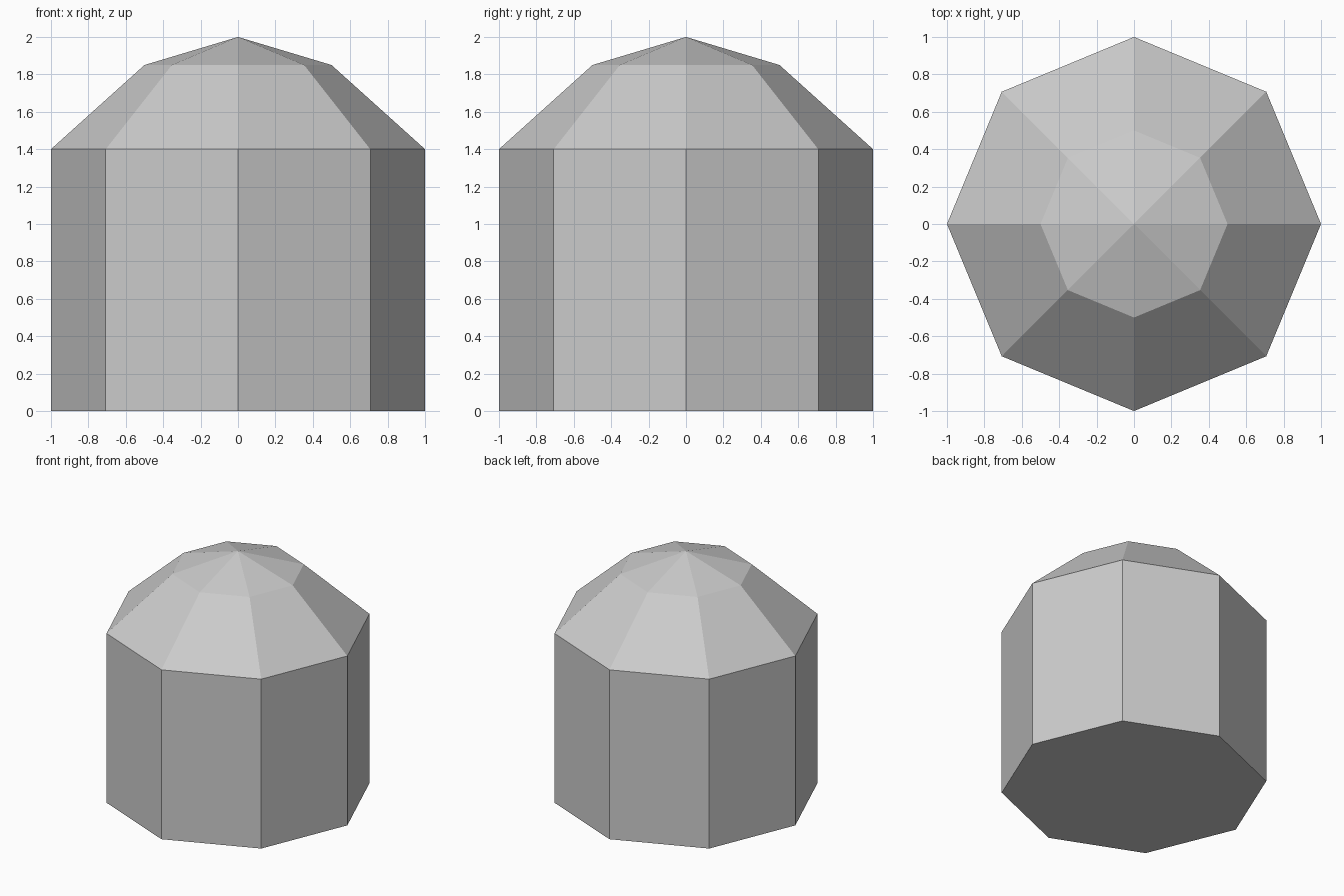
import bpy
import bmesh
from math import cos, sin, pi

if "Cube" in bpy.data.objects:
    bpy.data.objects.remove(bpy.data.objects["Cube"])

SIDES = 8


def lathe(name, profile, apex=None, floor=False):
    """Octagonal shell through (radius, z) rings, with optional apex and floor."""
    bm = bmesh.new()
    rings = [[bm.verts.new((r * cos(2 * pi * i / SIDES), r * sin(2 * pi * i / SIDES), z))
              for i in range(SIDES)] for r, z in profile]
    for low, high in zip(rings, rings[1:]):
        for i in range(SIDES):
            j = (i + 1) % SIDES
            bm.faces.new((low[i], low[j], high[j], high[i]))
    if apex is not None:
        tip = bm.verts.new((0, 0, apex))
        for i in range(SIDES):
            bm.faces.new((rings[-1][i], rings[-1][(i + 1) % SIDES], tip))
    if floor:
        bm.faces.new(rings[0][::-1])
    mesh = bpy.data.meshes.new(name)
    bm.to_mesh(mesh)
    bm.free()
    obj = bpy.data.objects.new(name, mesh)
    bpy.context.collection.objects.link(obj)
    return obj


# Straight octagonal wall with a closed underside
lathe("wall", [(1, 0), (1, 1.4)], floor=True)

# Two-slope faceted roof rising to a point
lathe("roof", [(1, 1.4), (0.5, 1.85)], apex=2)
